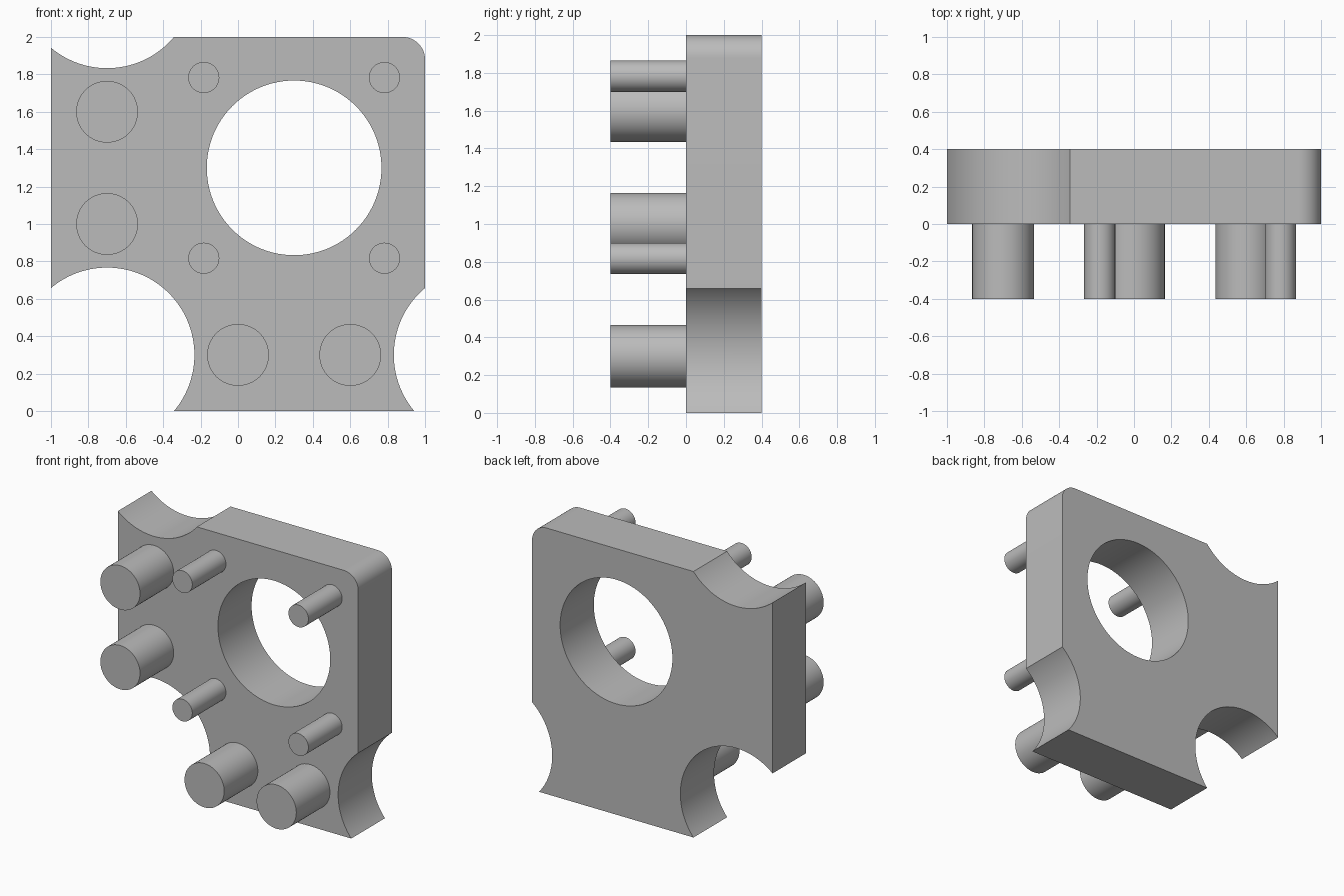
import bpy
import bmesh
import math
from mathutils import Matrix

if "Cube" in bpy.data.objects:
    bpy.data.objects.remove(bpy.data.objects["Cube"])

grey = bpy.data.materials.new("plain grey")
grey.use_nodes = True
colour = (0.5, 0.5, 0.5, 1)
grey.diffuse_color = colour
grey.node_tree.nodes["Principled BSDF"].inputs["Base Color"].default_value = colour

DEPTH = 0.4
CUT_R = 0.467


def make_object(name, bm):
    mesh = bpy.data.meshes.new(name)
    bm.to_mesh(mesh)
    bm.free()
    mesh.materials.append(grey)
    obj = bpy.data.objects.new(name, mesh)
    bpy.context.collection.objects.link(obj)
    return obj


def smooth(obj):
    bpy.ops.object.select_all(action="DESELECT")
    obj.select_set(True)
    bpy.context.view_layer.objects.active = obj
    bpy.ops.object.shade_smooth_by_angle(angle=math.radians(30))


def rod(name, x, z, radius, y0, y1, sides=64):
    """Cylinder along y from y0 to y1."""
    bm = bmesh.new()
    place = Matrix.Translation((x, (y0 + y1) / 2, z)) @ Matrix.Rotation(math.pi / 2, 4, "X")
    bmesh.ops.create_cone(bm, cap_ends=True, segments=sides, radius1=radius,
                          radius2=radius, depth=y1 - y0, matrix=place)
    return make_object(name, bm)


# Plate with one rounded upper corner
bm = bmesh.new()
place = Matrix.Translation((0, DEPTH / 2, 1)) @ Matrix.Diagonal((2, DEPTH, 2, 1))
bmesh.ops.create_cube(bm, size=1, matrix=place)
corner = [e for e in bm.edges if all(v.co.x > 0.9 and v.co.z > 1.9 for v in e.verts)]
bmesh.ops.bevel(bm, geom=corner, offset=0.12, segments=12, profile=0.5, affect="EDGES")
plate = make_object("plate", bm)

# Central hole and three round bites out of the edges
for x, z in ((0.3, 1.3), (-0.7, 0.3), (-0.7, 2.3), (1.3, 0.3)):
    cutter = rod("cutter", x, z, CUT_R, -0.2, DEPTH + 0.2, 96)
    cutter.hide_render = True
    cut = plate.modifiers.new("cut", "BOOLEAN")
    cut.operation = "DIFFERENCE"
    cut.solver = "EXACT"
    cut.object = cutter
    bpy.context.view_layer.objects.active = plate
    bpy.ops.object.modifier_apply(modifier=cut.name)
    bpy.data.objects.remove(cutter)
smooth(plate)

# Thick pegs
for i, (x, z) in enumerate(((-0.7, 1.6), (-0.7, 1.0), (0, 0.3), (0.6, 0.3))):
    smooth(rod(f"thick_peg_{i + 1}", x, z, 0.165, -DEPTH, 0))

# Thin pins in a square around the hole
for side, sx in (("right", -1), ("left", 1)):
    for level, sz in (("lower", -1), ("upper", 1)):
        smooth(rod(f"{level}_{side}_pin", 0.3 + sx * 0.483, 1.3 + sz * 0.483,
                   0.083, -DEPTH, 0, 48))
